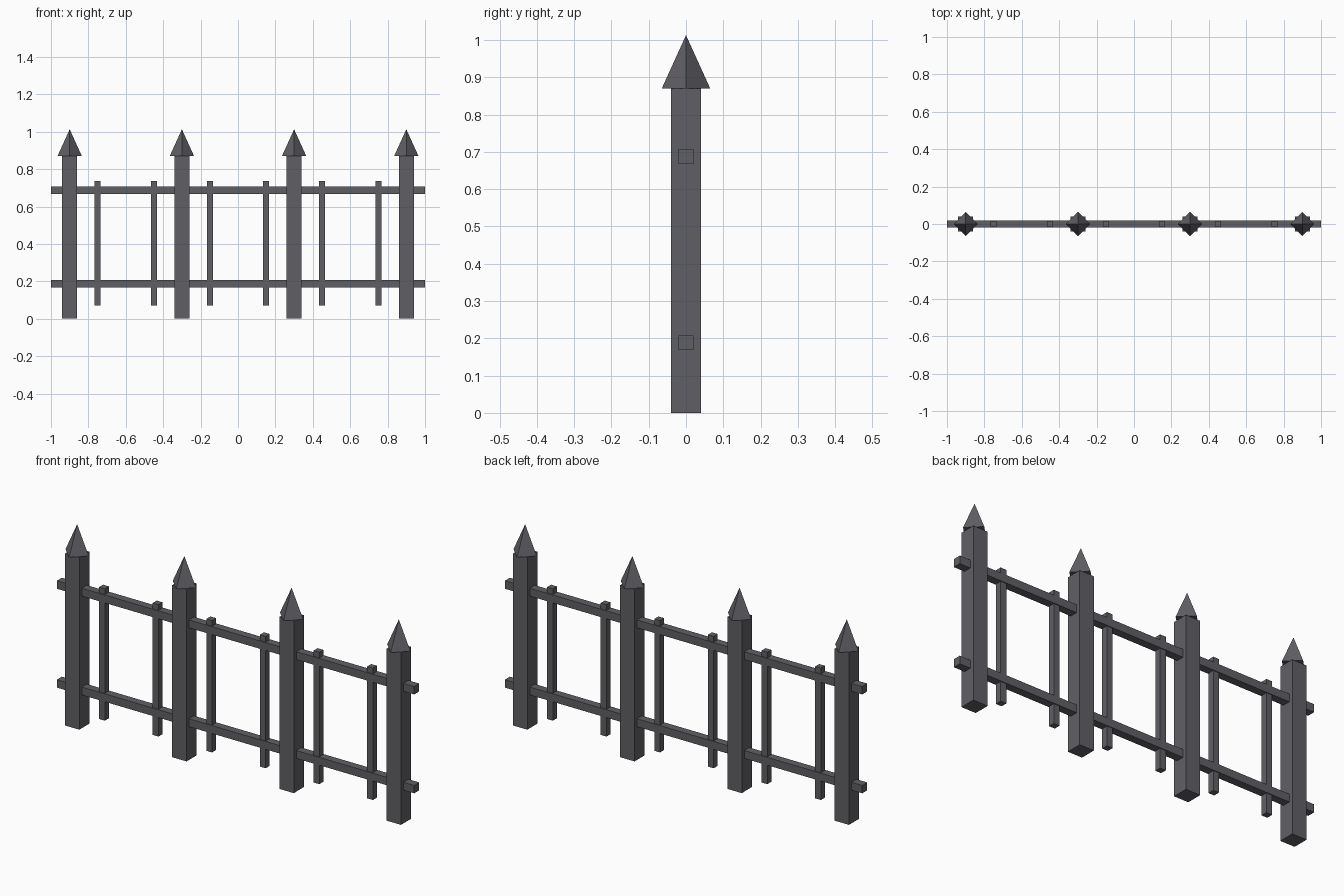
import bpy

if "Cube" in bpy.data.objects:
    bpy.data.objects.remove(bpy.data.objects["Cube"])

iron = bpy.data.materials.new("dark_iron")
iron.diffuse_color = (0.118, 0.115, 0.13, 1)
iron.use_nodes = True
iron.node_tree.nodes["Principled BSDF"].inputs["Base Color"].default_value = iron.diffuse_color


def box(name, x, z0, z1, half_x, half_y):
    bpy.ops.mesh.primitive_cube_add(size=2, location=(x, 0, (z0 + z1) / 2))
    ob = bpy.context.object
    ob.name = name
    ob.scale = (half_x, half_y, (z1 - z0) / 2)
    bpy.ops.object.transform_apply(location=False, rotation=False, scale=True)
    ob.data.materials.append(iron)


def spike(name, x, z0, z1, radius):
    # four-sided point with its corners on the x and y axes
    bpy.ops.mesh.primitive_cone_add(vertices=4, radius1=radius, radius2=0,
                                    depth=z1 - z0, location=(x, 0, (z0 + z1) / 2))
    ob = bpy.context.object
    ob.name = name
    ob.data.materials.append(iron)


# main posts with pointed caps
for i, x in enumerate((-0.9, -0.3, 0.3, 0.9), 1):
    box(f"post_{i}", x, 0, 0.87, 0.04, 0.04)
    spike(f"post_spike_{i}", x, 0.87, 1.013, 0.065)

# thin bars between the posts
for i, x in enumerate((-0.75, -0.45, -0.15, 0.15, 0.45, 0.75), 1):
    box(f"thin_bar_{i}", x, 0.07, 0.737, 0.016, 0.016)

# horizontal rails
box("lower_rail", 0, 0.168, 0.208, 1, 0.02)
box("upper_rail", 0, 0.668, 0.708, 1, 0.02)
